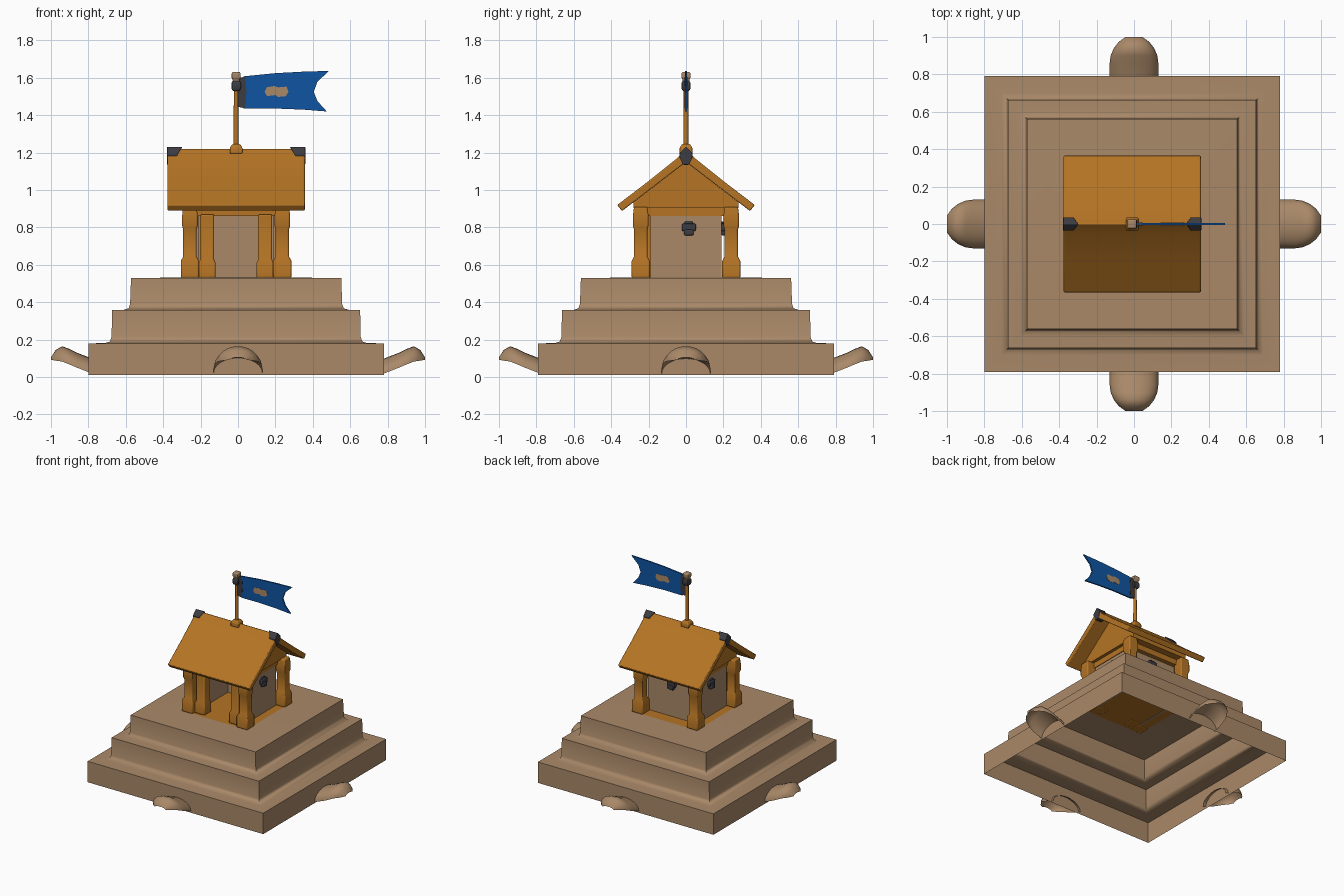
import bpy, bmesh, math
from mathutils import Matrix, Vector

if "Cube" in bpy.data.objects:
    bpy.data.objects.remove(bpy.data.objects["Cube"], do_unlink=True)


def material(name, rgb):
    m = bpy.data.materials.new(name)
    m.use_nodes = True
    m.diffuse_color = (*rgb, 1)
    m.node_tree.nodes["Principled BSDF"].inputs["Base Color"].default_value = (*rgb, 1)
    return m


STONE = material("tan stone", (0.40, 0.25, 0.14))
WOOD = material("orange wood", (0.46, 0.175, 0.018))
BLUE = material("blue cloth", (0.005, 0.09, 0.36))
IRON = material("dark iron", (0.045, 0.045, 0.055))
CX = -0.01   # centre line of the building


def finish(name, bm, mat, bevel=0.0, angle=40, outward=True):
    if outward:
        bmesh.ops.recalc_face_normals(bm, faces=bm.faces)
    me = bpy.data.meshes.new(name)
    bm.to_mesh(me)
    bm.free()
    me.materials.append(mat)
    ob = bpy.data.objects.new(name, me)
    bpy.context.collection.objects.link(ob)
    if bevel:
        mod = ob.modifiers.new("soft edges", 'BEVEL')
        mod.width, mod.segments = bevel, 2
    bpy.ops.object.select_all(action='DESELECT')
    ob.select_set(True)
    bpy.context.view_layer.objects.active = ob
    bpy.ops.object.shade_smooth_by_angle(angle=math.radians(angle))
    return ob


def loft(bm, rings, closed=True):
    rows = [[bm.verts.new(p) for p in r] for r in rings]
    for a, b in zip(rows, rows[1:]):
        n = len(a)
        for i in range(n if closed else n - 1):
            j = (i + 1) % n
            bm.faces.new((a[i], a[j], b[j], b[i]))
    return rows


def square(h, z, x=0.0, y=0.0):
    return [(x + sx * h, y + sy * h, z) for sx, sy in ((-1, -1), (1, -1), (1, 1), (-1, 1))]


def post(name, x, y, profile, mat=WOOD, bevel=0.008):
    bm = bmesh.new()
    rows = loft(bm, [square(h, z, x, y) for h, z in profile])
    bm.faces.new(rows[0])
    bm.faces.new(rows[-1])
    return finish(name, bm, mat, bevel)


def box(name, lo, hi, mat, bevel=0.0):
    lo, hi = Vector(lo), Vector(hi)
    bm = bmesh.new()
    bmesh.ops.create_cube(bm, size=1)
    for v in bm.verts:
        v.co = (lo + hi) / 2 + v.co * (hi - lo)
    return finish(name, bm, mat, bevel)


def prism(name, outline, axis, lo, hi, mat, bevel=0.0):
    bm = bmesh.new()
    at = lambda d: [(d, a, z) if axis == 'x' else (a, d, z) for a, z in outline]
    rows = loft(bm, [at(lo), at(hi)])
    for r in rows:
        bm.faces.new(r)
    return finish(name, bm, mat, bevel)


def mirrored(half):
    # half outline from top centre down to bottom centre, completed on the other side
    return half + [(-a, z) for a, z in reversed(half) if a > 0]


# Hollow stepped base
bm = bmesh.new()
steps = [(0.79, 0.01), (0.79, 0.18), (0.70, 0.182), (0.675, 0.19), (0.666, 0.215),
         (0.663, 0.358), (0.60, 0.36), (0.575, 0.368), (0.567, 0.39), (0.562, 0.53), (0.285, 0.532)]
loft(bm, [square(h, z, CX) for h, z in steps])
finish("stepped_base", bm, STONE, angle=60, outward=False)

# Wooden floor of the hut
bm = bmesh.new()
bm.faces.new([bm.verts.new(p) for p in square(0.285, 0.532, CX)])
finish("hut_floor", bm, WOOD, outward=False)

# Arched hoods on the four sides: distance, half width, side height, ridge height
HOOD = [(0.77, 0.13, 0.015, 0.095), (0.86, 0.13, 0.05, 0.13), (0.90, 0.125, 0.067, 0.15),
        (0.94, 0.108, 0.083, 0.165), (0.975, 0.08, 0.088, 0.145), (1.0, 0.045, 0.092, 0.105)]
for k, side in enumerate(("front", "left", "back", "right")):
    bm = bmesh.new()
    rings = []
    for d, w, zs, zt in HOOD:
        arc = [math.pi * i / 12 for i in range(13)]
        rings.append([(-w * math.cos(t), -d, zs + (zt - zs) * math.sin(t)) for t in arc])
    loft(bm, rings, closed=False)
    bmesh.ops.rotate(bm, verts=bm.verts, matrix=Matrix.Rotation(k * math.pi / 2, 3, 'Z'))
    finish(side + "_hood", bm, STONE, angle=60, outward=False)

# Corner pillars and door posts
PILLAR = [(0.049, 0.53), (0.049, 0.62), (0.036, 0.645), (0.036, 0.79),
          (0.042, 0.81), (0.042, 0.86), (0.036, 0.91)]
for sx, side in ((1, "left"), (-1, "right")):
    for sy, end in ((-1, "front"), (1, "back")):
        post(f"{end}_{side}_pillar", CX + sx * 0.247, sy * 0.242, PILLAR)
    post(f"{side}_door_post", CX + sx * 0.155, -0.215,
         [(0.046, 0.53), (0.046, 0.61), (0.037, 0.63), (0.037, 0.87)])

# Walls
box("back_wall", (CX - 0.2, 0.17, 0.53), (CX + 0.2, 0.19, 0.87), STONE)
for sx, side in ((1, "left"), (-1, "right")):
    xs = sorted((CX + sx * 0.2, CX + sx * 0.22))
    box(side + "_wall", (xs[0], -0.19, 0.53), (xs[1], 0.19, 0.87), STONE)


# Iron wall lanterns, made on the back wall and turned to the sides
def lantern(name, angle, distance):
    bm = bmesh.new()
    for w, z, h, depth in ((0.075, 0.80, 0.04, 0.022), (0.05, 0.773, 0.03, 0.03), (0.045, 0.825, 0.016, 0.012)):
        new = bmesh.ops.create_cube(bm, size=1)["verts"]
        for v in new:
            v.co = (v.co.x * w, distance + (v.co.y + 0.5) * depth, z + v.co.z * h)
    bmesh.ops.rotate(bm, verts=bm.verts, matrix=Matrix.Rotation(angle, 3, 'Z'))
    bmesh.ops.translate(bm, verts=bm.verts, vec=(CX, 0.015 if angle else 0, 0))
    finish(name, bm, IRON, 0.006)


lantern("back_lantern", 0, 0.188)
lantern("left_lantern", -math.pi / 2, 0.218)
lantern("right_lantern", math.pi / 2, 0.218)

# Top beams, gables and roof
box("top_beam", (CX - 0.225, -0.225, 0.86), (CX + 0.225, 0.225, 0.92), WOOD)
prism("gable", mirrored([(0, 1.15), (0.28, 0.935), (0.28, 0.905)]), 'x', CX - 0.25, CX + 0.25, WOOD)
roof = [(0, 1.222), (0.05, 1.168), (0.2, 1.048), (0.368, 0.92), (0.342, 0.888)]
outline = roof + [(0, 1.15)] + [(-a, z) for a, z in reversed(roof) if a > 0]
prism("roof", outline, 'x', CX - 0.367, CX + 0.367, WOOD, 0.006)

# Iron caps at the ridge ends
cap = [(0, 1.232), (0.036, 1.195), (0.036, 1.178), (0.015, 1.135)]
for sx, side in ((1, "left"), (-1, "right")):
    xs = sorted((CX + sx * 0.285, CX + sx * 0.37))
    ob = prism(side + "_ridge_cap", mirrored(cap), 'x', *xs, IRON, 0.004)
    for v in ob.data.vertices:   # inner end tapers upward
        if abs(v.co.x - CX) < 0.3 and v.co.z < 1.2:
            v.co.x += sx * 0.03

# Flag pole with its foot, collar and knob
post("pole_foot", CX, 0, [(0.034, 1.195), (0.034, 1.225), (0.022, 1.245)], WOOD, 0.005)
bm = bmesh.new()
bmesh.ops.create_cone(bm, cap_ends=True, segments=12, radius1=0.014, radius2=0.012, depth=0.38,
                      matrix=Matrix.Translation((CX, 0, 1.40)))
finish("flag_pole", bm, WOOD)
post("pole_collar", CX, 0, [(0.018, 1.53), (0.025, 1.545), (0.025, 1.572), (0.018, 1.585)], IRON, 0.004)
post("pole_knob", CX, 0, [(0.018, 1.575), (0.018, 1.59), (0.024, 1.6), (0.024, 1.625), (0.018, 1.632)], STONE, 0.004)

# Swallow-tailed flag with hoist band and patch
FLAG = [(0.03, 1.435), (0.2, 1.436), (0.35, 1.43), (0.475, 1.42), (0.425, 1.475), (0.405, 1.525),
        (0.425, 1.58), (0.487, 1.637), (0.35, 1.633), (0.2, 1.625), (0.03, 1.608)]
prism("flag", FLAG, 'y', -0.006, 0.006, BLUE)
prism("flag_hoist", [(0.0, 1.445), (0.04, 1.437), (0.045, 1.53), (0.04, 1.605), (0.0, 1.6)],
      'y', -0.008, 0.008, IRON)
PATCH = [(0.155, 1.502), (0.2, 1.508), (0.215, 1.498), (0.255, 1.502), (0.27, 1.525), (0.26, 1.553),
         (0.215, 1.549), (0.195, 1.556), (0.155, 1.55), (0.142, 1.525)]
for sy, side in ((-1, "front"), (1, "back")):
    prism(side + "_flag_patch", PATCH, 'y', sy * 0.005, sy * 0.008, STONE)
